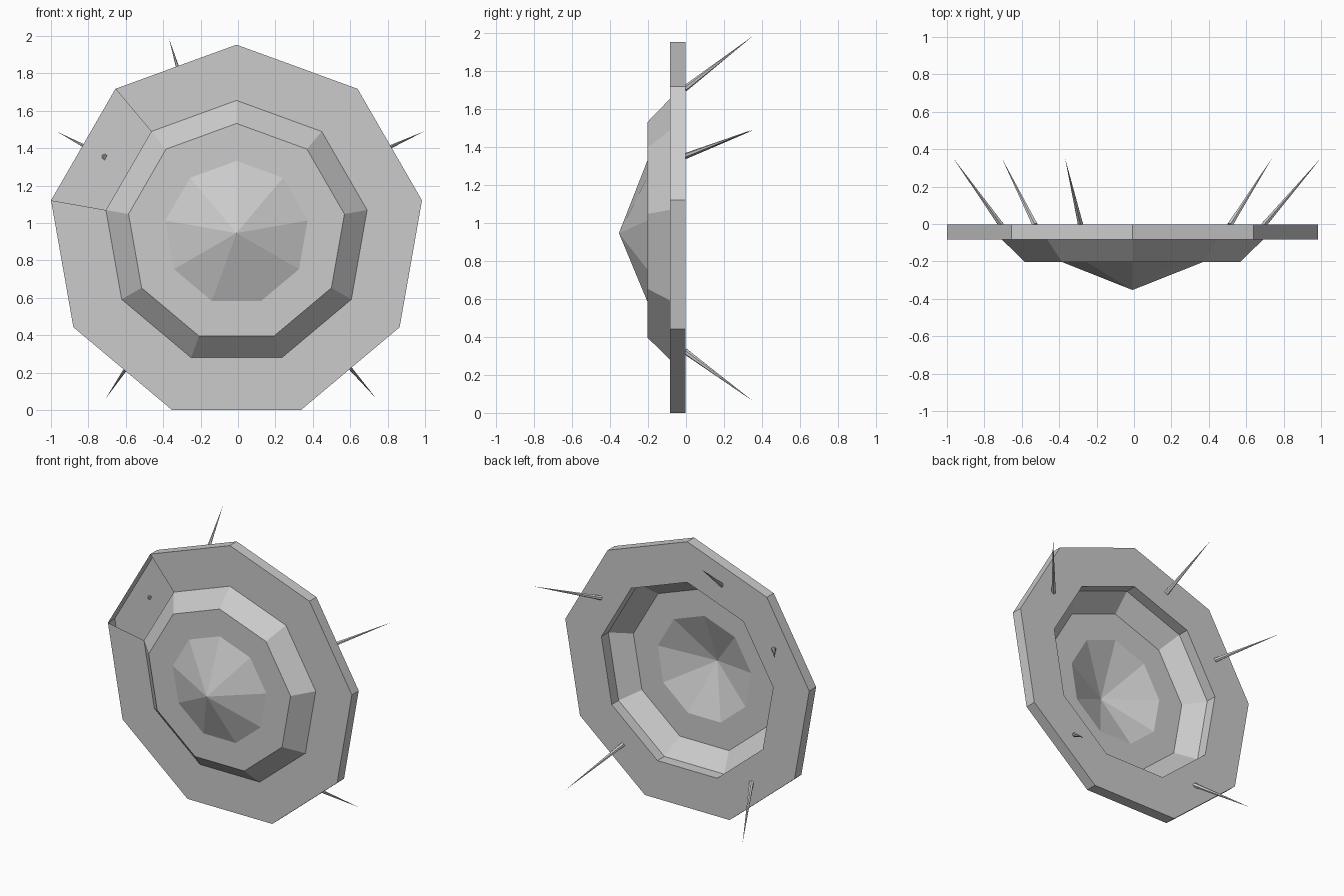
import bpy, bmesh
from math import cos, sin, radians
from mathutils import Vector

if "Cube" in bpy.data.objects:
    bpy.data.objects.remove(bpy.data.objects["Cube"])

SIDES = 9
CX, CZ = -0.008, 0.946
BACK, FRONT, STEP, APEX = -0.003, -0.083, -0.202, -0.353


def polar(r, deg, y):
    a = radians(deg)
    return Vector((CX + r * cos(a), y, CZ + r * sin(a)))


def make_object(name, bm):
    bmesh.ops.recalc_face_normals(bm, faces=bm.faces)
    mesh = bpy.data.meshes.new(name)
    bm.to_mesh(mesh)
    bm.free()
    obj = bpy.data.objects.new(name, mesh)
    bpy.context.collection.objects.link(obj)
    return obj


def ring(bm, r, y):
    return [bm.verts.new(polar(r, 90 + 360 / SIDES * i, y)) for i in range(SIDES)]


def bridge(bm, a, b, skip=()):
    for i in range(SIDES):
        if i not in skip:
            j = (i + 1) % SIDES
            bm.faces.new((a[i], a[j], b[j], b[i]))


# Rim: hollow nine-sided ring, with one front panel open at upper left
bm = bmesh.new()
outer_back, outer_front = ring(bm, 1.007, BACK), ring(bm, 1.007, FRONT)
inner_front, inner_back = ring(bm, 0.709, FRONT), ring(bm, 0.709, BACK)
bridge(bm, outer_back, outer_front)
bridge(bm, outer_front, inner_front, skip=(1,))
bridge(bm, inner_front, inner_back)
bridge(bm, inner_back, outer_back)
make_object("rim", bm)

# Raised centre: bevelled step, flat ledge and pointed boss, open at the back
bm = bmesh.new()
base, step, boss = ring(bm, 0.709, FRONT), ring(bm, 0.586, STEP), ring(bm, 0.386, STEP)
bridge(bm, base, step)
bridge(bm, step, boss)
tip = bm.verts.new((CX, APEX, CZ))
for i in range(SIDES):
    bm.faces.new((boss[i], boss[(i + 1) % SIDES], tip))
make_object("raised_centre", bm)

# Back spikes: thin cones leaning outward, (angle, tip x, tip z)
SPIKES = [(110, -0.369, 1.985), (150, -0.967, 1.488), (30, 1.0, 1.492),
          (230, -0.707, 0.062), (310, 0.738, 0.062)]
for n, (deg, tx, tz) in enumerate(SPIKES):
    start, end = polar(0.81, deg, -0.006), Vector((tx, 0.353, tz))
    axis = end - start
    bm = bmesh.new()
    bmesh.ops.create_cone(bm, cap_ends=True, segments=6, radius1=0.016,
                          radius2=0, depth=axis.length)
    bmesh.ops.remove_doubles(bm, verts=bm.verts, dist=1e-5)
    spike = make_object(f"back_spike_{n + 1}", bm)
    spike.location = (start + end) / 2
    spike.rotation_euler = axis.to_track_quat('Z', 'Y').to_euler()
